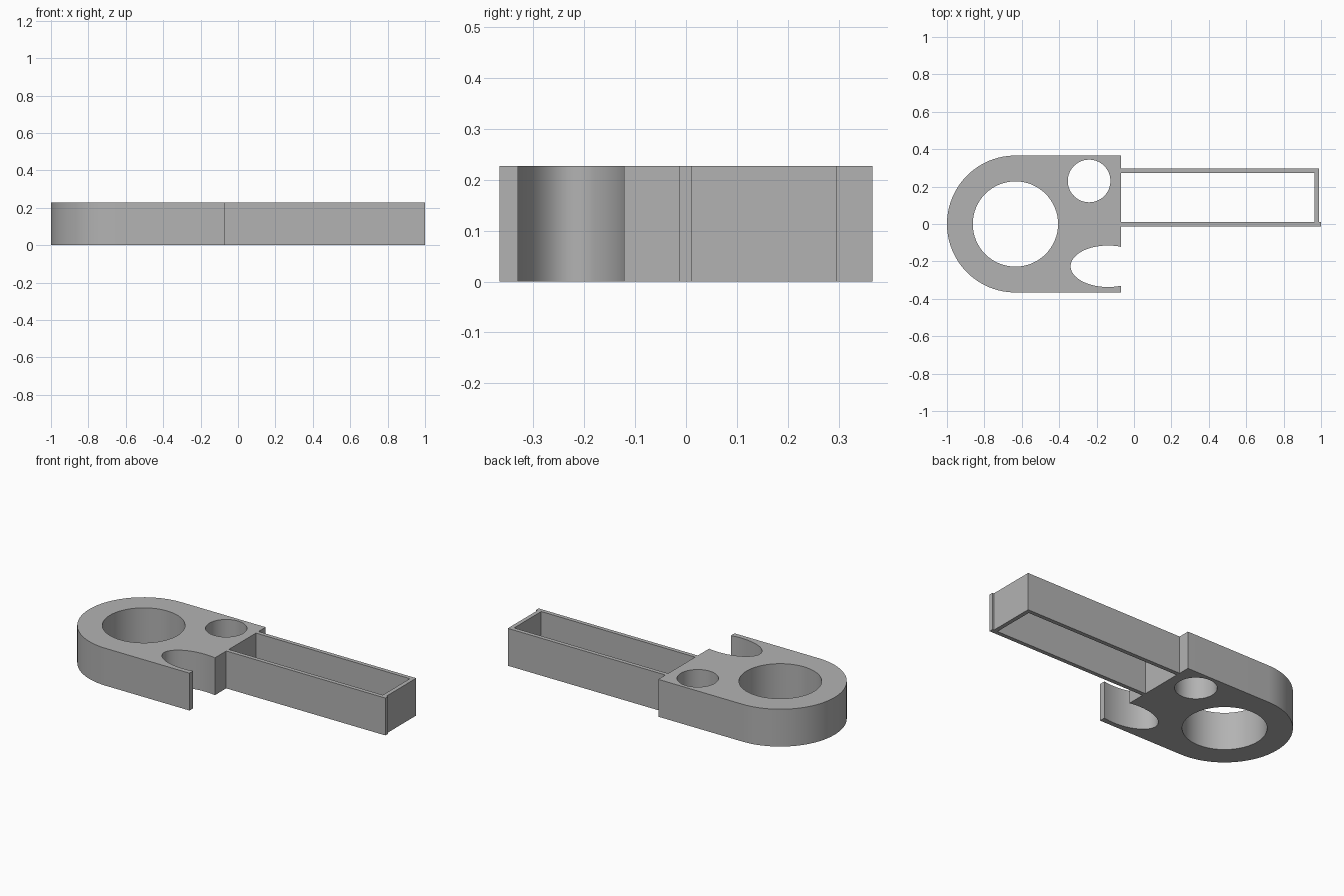
import bpy, bmesh
from math import sin, cos, pi, acos

cube = bpy.data.objects.get("Cube")
if cube:
    bpy.data.objects.remove(cube, do_unlink=True)

HEIGHT = 0.227
JOINT_X = -0.07      # where the head meets the frame
HALF_W = 0.366       # half width of the head
RING_X = -0.634      # centre of the rounded end

grey = bpy.data.materials.new("plain grey")
grey.use_nodes = True
GREY = (0.45, 0.45, 0.45, 1)
grey.diffuse_color = GREY
grey.node_tree.nodes["Principled BSDF"].inputs["Base Color"].default_value = GREY


def arc(cx, cy, rx, ry, start, end, steps):
    """Points along an elliptical arc, both ends included."""
    angles = [start + (end - start) * i / steps for i in range(steps + 1)]
    return [(cx + rx * cos(a), cy + ry * sin(a)) for a in angles]


def circle(cx, cy, r, steps=64):
    return arc(cx, cy, r, r, 0, 2 * pi, steps)[:-1]


def plate(name, *loops):
    """Extrude a flat outline, with any further loops as holes, to full height."""
    curve = bpy.data.curves.new(name + "_profile", 'CURVE')
    curve.dimensions = '2D'
    curve.fill_mode = 'BOTH'
    curve.extrude = HEIGHT / 2
    for loop in loops:
        spline = curve.splines.new('POLY')
        spline.points.add(len(loop) - 1)
        for point, (x, y) in zip(spline.points, loop):
            point.co = (x, y, 0, 1)
        spline.use_cyclic_u = True
    helper = bpy.data.objects.new(name + "_profile", curve)
    bpy.context.collection.objects.link(helper)
    bpy.context.view_layer.update()
    depsgraph = bpy.context.evaluated_depsgraph_get()
    mesh = bpy.data.meshes.new_from_object(helper.evaluated_get(depsgraph))
    bpy.data.objects.remove(helper, do_unlink=True)

    # weld the caps to the walls and stand the part on the ground
    bm = bmesh.new()
    bm.from_mesh(mesh)
    bmesh.ops.remove_doubles(bm, verts=bm.verts, dist=0.0001)
    bmesh.ops.translate(bm, verts=bm.verts, vec=(0, 0, HEIGHT / 2))
    bmesh.ops.recalc_face_normals(bm, faces=bm.faces)
    bm.to_mesh(mesh)
    bm.free()
    mesh.name = name
    mesh.materials.clear()
    mesh.materials.append(grey)
    obj = bpy.data.objects.new(name, mesh)
    bpy.context.collection.objects.link(obj)
    bpy.ops.object.select_all(action='DESELECT')
    obj.select_set(True)
    bpy.context.view_layer.objects.active = obj
    bpy.ops.object.shade_smooth_by_angle(angle=pi / 6)
    return obj


# Head: rounded end, two round holes and an open oval notch
notch_x, notch_y, notch_rx, notch_ry = -0.139, -0.226, 0.2, 0.111
lip = acos((JOINT_X - notch_x) / notch_rx)
outline = [(JOINT_X, HALF_W)]
outline += arc(RING_X, 0, HALF_W, HALF_W, pi / 2, 3 * pi / 2, 48)
outline += [(JOINT_X, -HALF_W)]
outline += arc(notch_x, notch_y, notch_rx, notch_ry, 2 * pi - lip, lip, 40)
plate("holder_head", outline,
      circle(RING_X, 0, 0.228), circle(-0.24, 0.23, 0.114))

# Frame: thin U-shaped wall, its front side slightly longer than the rest
WALL = 0.025
front, back, end = -0.013, 0.297, 0.99
inner = front + WALL
plate("handle_frame", [
    (JOINT_X, front), (1, front), (1, inner), (end, inner), (end, back),
    (JOINT_X, back), (JOINT_X, back - WALL), (end - WALL, back - WALL),
    (end - WALL, inner), (JOINT_X, inner)])
